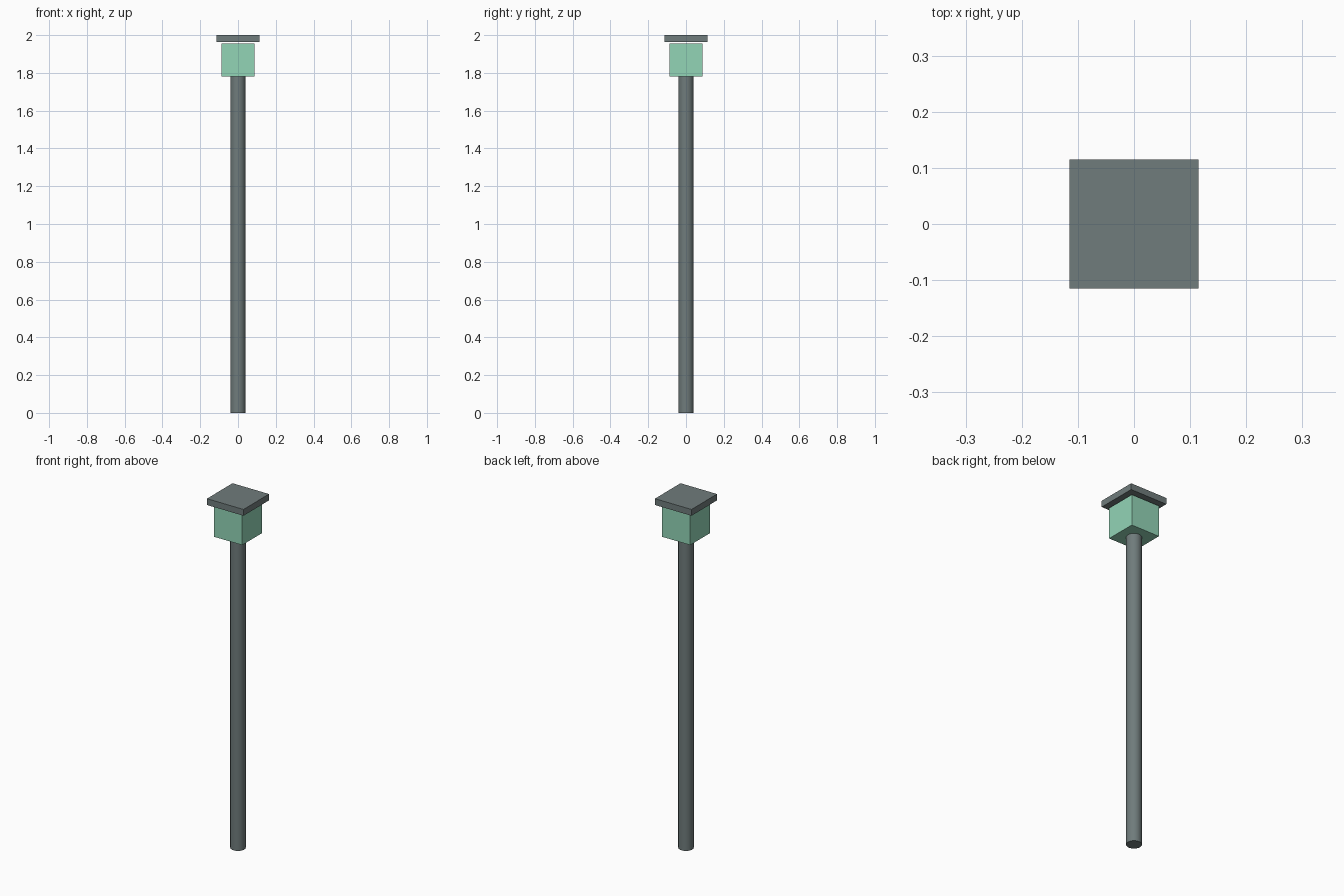
import bpy

default = bpy.data.objects.get("Cube")
if default:
    bpy.data.objects.remove(default, do_unlink=True)


def make_material(name, colour):
    mat = bpy.data.materials.new(name)
    mat.use_nodes = True
    mat.diffuse_color = colour
    mat.node_tree.nodes["Principled BSDF"].inputs["Base Color"].default_value = colour
    return mat


def finish(name, mat):
    obj = bpy.context.object
    obj.name = name
    obj.data.name = name
    obj.data.materials.append(mat)
    return obj


def box(name, width, bottom, top, mat):
    bpy.ops.mesh.primitive_cube_add(size=1, location=(0, 0, (bottom + top) / 2))
    bpy.context.object.scale = (width, width, top - bottom)
    bpy.ops.object.transform_apply(location=False, rotation=False, scale=True)
    return finish(name, mat)


metal = make_material("slate grey metal", (0.16, 0.20, 0.20, 1))
glass = make_material("pale green glass", (0.29, 0.66, 0.47, 1))

# Round post
POST_TOP = 1.78
bpy.ops.mesh.primitive_cylinder_add(vertices=32, radius=0.04, depth=POST_TOP,
                                    location=(0, 0, POST_TOP / 2))
finish("post", metal)
bpy.ops.object.shade_smooth_by_angle()

# Lamp block, with a narrow gap below the square cap
box("lamp_glass", 0.177, POST_TOP, 1.956, glass)
box("lamp_cap", 0.23, 1.964, 2.0, metal)
